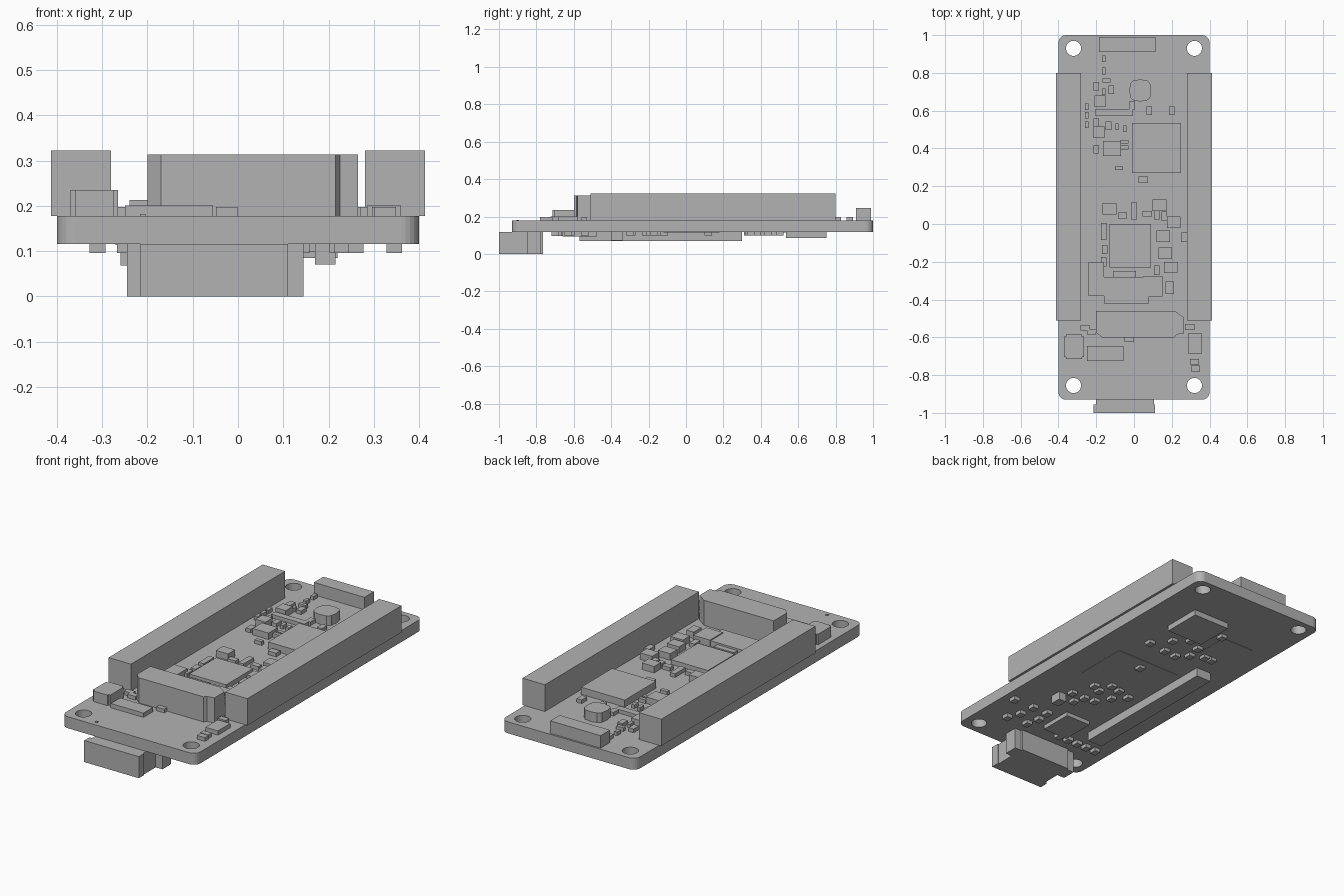
import bpy
import bmesh
from math import cos, sin, pi
from mathutils import Matrix, Vector

default_cube = bpy.data.objects.get("Cube")
if default_cube:
    bpy.data.objects.remove(default_cube, do_unlink=True)

grey = bpy.data.materials.new("plain_grey")
grey.use_nodes = True
grey_colour = (.45, .45, .45, 1)
grey.diffuse_color = grey_colour
grey.node_tree.nodes["Principled BSDF"].inputs["Base Color"].default_value = grey_colour

board_bottom, board_top = .116, .178
board_front, board_back, board_side = -.93, 1, .4


def add_part(name, mesh):
    """Put a finished mesh into the scene as a named part."""
    mesh.materials.clear()
    mesh.materials.append(grey)
    mesh.shade_flat()
    part = bpy.data.objects.new(name, mesh)
    bpy.context.collection.objects.link(part)


def boxes(name, footprints, bottom, top):
    """One object holding a box for every (left, right, front, back) footprint."""
    bm = bmesh.new()
    for left, right, front, back in footprints:
        centre = Vector((left + right, front + back, bottom + top)) / 2
        size = Matrix.Diagonal((right - left, back - front, top - bottom, 1))
        bmesh.ops.create_cube(bm, size=1, matrix=Matrix.Translation(centre) @ size)
    mesh = bpy.data.meshes.new(name)
    bm.to_mesh(mesh)
    bm.free()
    add_part(name, mesh)


def on_top(name, height, *footprints):
    boxes(name, footprints, board_top, board_top + height)


def underneath(name, height, *footprints):
    boxes(name, footprints, board_bottom - height, board_bottom)


def same_size(width, depth, *centres):
    """Equal footprints around the given centres."""
    return [(x - width / 2, x + width / 2, y - depth / 2, y + depth / 2)
            for x, y in centres]


def prism(name, outlines, bottom, top):
    """Extruded flat profile; outlines inside the first one become holes."""
    curve = bpy.data.curves.new(name, "CURVE")
    curve.dimensions = "2D"
    curve.fill_mode = "BOTH"
    curve.extrude = (top - bottom) / 2
    for outline in outlines:
        spline = curve.splines.new("POLY")
        spline.points.add(len(outline) - 1)
        for point, (x, y) in zip(spline.points, outline):
            point.co = (x, y, 0, 1)
        spline.use_cyclic_u = True
    profile = bpy.data.objects.new(name + "_profile", curve)
    bpy.context.collection.objects.link(profile)
    bpy.context.view_layer.update()
    evaluated = profile.evaluated_get(bpy.context.evaluated_depsgraph_get())
    mesh = bpy.data.meshes.new_from_object(evaluated)
    bpy.data.objects.remove(profile, do_unlink=True)
    mesh.transform(Matrix.Translation((0, 0, (bottom + top) / 2)))
    add_part(name, mesh)


def arc(x, y, radius, start, sweep, steps):
    angles = [start + sweep * i / steps for i in range(steps)]
    return [(x + radius * cos(a), y + radius * sin(a)) for a in angles]


# Circuit board with rounded corners and four mounting holes
radius = .04
right, front, back = board_side - radius, board_front + radius, board_back - radius
board_outline = []
for quarter, (x, y) in enumerate([(right, back), (-right, back),
                                  (-right, front), (right, front)]):
    corner = arc(x, y, radius, quarter * pi / 2, pi / 2, 6)
    end_angle = (quarter + 1) * pi / 2
    corner.append((x + radius * cos(end_angle), y + radius * sin(end_angle)))
    board_outline += corner
holes = [arc(x, y, radius, 0, 2 * pi, 32)
         for x in (-.32, .32) for y in (-.855, .93)]
prism("circuit_board", [board_outline] + holes, board_bottom, board_top)

# Long pin headers along both sides
on_top("right_header", .144, (-.413, -.28, -.51, .8))
on_top("left_header", .144, (.28, .413, -.51, .8))

# Tall socket with chamfered corners
prism("battery_socket", [[
    (-.2, -.575), (-.17, -.6), (.215, -.6), (.225, -.585),
    (.265, -.58), (.265, -.495), (.215, -.46), (-.2, -.46),
]], board_top, .313)

# Socket at the back edge and the scalloped round inductor
on_top("back_socket", .067, (-.185, .115, .91, .99))
inductor = arc(.033, .707, .058, 0, 2 * pi, 32)
for i, (x, y) in enumerate(inductor):
    if i % 8 in (3, 4, 5):
        inductor[i] = (.033 + (x - .033) * 1.1, .707 + (y - .707) * 1.1)
prism("inductor", [inductor], board_top, .23)

# Main chips and front parts
on_top("memory_chip", .038, (-.01, .25, .27, .535))
on_top("processor_chip", .025, (-.13, .09, -.23, 0))
on_top("radio_chip", .03, (-.16, .08, -.42, -.28))
on_top("front_button", .057, (-.37, -.265, -.705, -.595), (-.36, -.275, -.715, -.585))
on_top("front_pin_strip", .023, (-.25, -.055, -.725, -.645))
on_top("front_diode", .023, (.285, .36, -.685, -.58))
on_top("corner_mark", .004, *same_size(.012, .012, (-.21, -.9)))

# Parts behind and beside the memory chip
on_top("regulators", .035, *same_size(.06, .06, (-.18, .65), (-.185, .485)),
       (-.165, -.07, .36, .44))
on_top("power_strip", .02, (-.205, -.005, .573, .608))
on_top("power_wide_parts", .02, *same_size(
    .042, .02, (-.05, .435), (-.05, .405), (-.08, .295), (-.145, .76)))
on_top("power_deep_parts", .02, *same_size(
    .03, .045, (-.2, .73), (-.12, .71), (-.01, .63), (.2, .6), (-.2, .535),
    (-.135, .52), (-.2, .395), (.08, .6)))
on_top("power_narrow_parts", .02, *same_size(
    .018, .035, (-.16, .875), (-.16, .81), (-.16, .7), (-.25, .62),
    (-.25, .575), (-.25, .525), (-.09, .515), (-.05, .505)))
on_top("power_coupler", .02, *same_size(.05, .035, (.05, .235)))

# Parts around the processor
on_top("capacitors", .035, *same_size(
    .073, .06, (-.13, .08), (.135, .1), (.21, .01), (.155, -.065),
    (.165, -.155), (.195, -.23)))
on_top("antenna_parts", .035, (-.24, -.16, -.38, -.2), (.05, .15, -.385, -.275),
       (.168, .212, -.37, -.305))
on_top("processor_wide_parts", .02, *same_size(
    .048, .03, (-.06, .045), (.07, .055), (-.26, -.55), (-.225, -.57),
    (-.025, -.61), (.295, -.545), (.32, -.73), (.325, -.765)))
on_top("processor_deep_parts", .02, *same_size(
    .03, .05, (0, .05), (0, .09), (.12, .05), (.16, .04), (.265, -.07),
    (-.16, -.02), (-.16, -.06), (-.155, -.135), (-.16, -.2), (.12, -.245)))
on_top("processor_edge_part", .02, (-.11, .01, -.28, -.25))

# Cable port hanging under the front edge: flange, body and side wings
boxes("port_flange", [(-.215, .11, -1, -.955)], 0, board_bottom)
boxes("port_body", [(-.2, .105, -.955, -.765)], 0, board_bottom)
boxes("port_wings", [(-.245, -.2, -.85, -.775), (.105, .145, -.85, -.775)],
      0, board_bottom)

# Larger parts under the board
underneath("bottom_bar", .048, (-.26, -.17, -.57, .3))
underneath("bottom_back_chip", .031, (0, .22, .535, .75))
underneath("bottom_front_chip", .022, (-.1, .05, -.66, -.475))
underneath("bottom_tall_part", .045, (.17, .215, -.4, -.34))
underneath("bottom_plates", .002, (-.14, .25, -.12, .18), (-.27, -.08, .43, .62))

# Row of equal small parts beside the port, then the scattered ones
underneath("bottom_row", .02, *same_size(
    .035, .04, *[(-.07 - .06 * step, -.68) for step in range(5)]))
underneath("bottom_back_parts", .018, *same_size(
    .035, .04, (.185, .35), (.075, .335), (.11, .44), (0, .33), (.04, .5),
    (-.04, .46), (-.125, .415), (-.17, .415), (-.055, .38), (-.06, .63), (.06, .12)))
underneath("bottom_middle_parts", .018, *same_size(
    .035, .04, (.16, -.3), (.12, -.17), (.07, -.195), (.05, -.115), (-.01, -.13),
    (-.09, -.155), (-.03, -.215), (.02, -.29), (.08, -.3), (.1, -.36)))
underneath("bottom_front_parts", .02, *same_size(
    .035, .04, (.26, -.7), (.345, -.54), (.23, -.63), (.22, -.54),
    (.12, -.615), (.14, -.685), (.127, -.54)))
